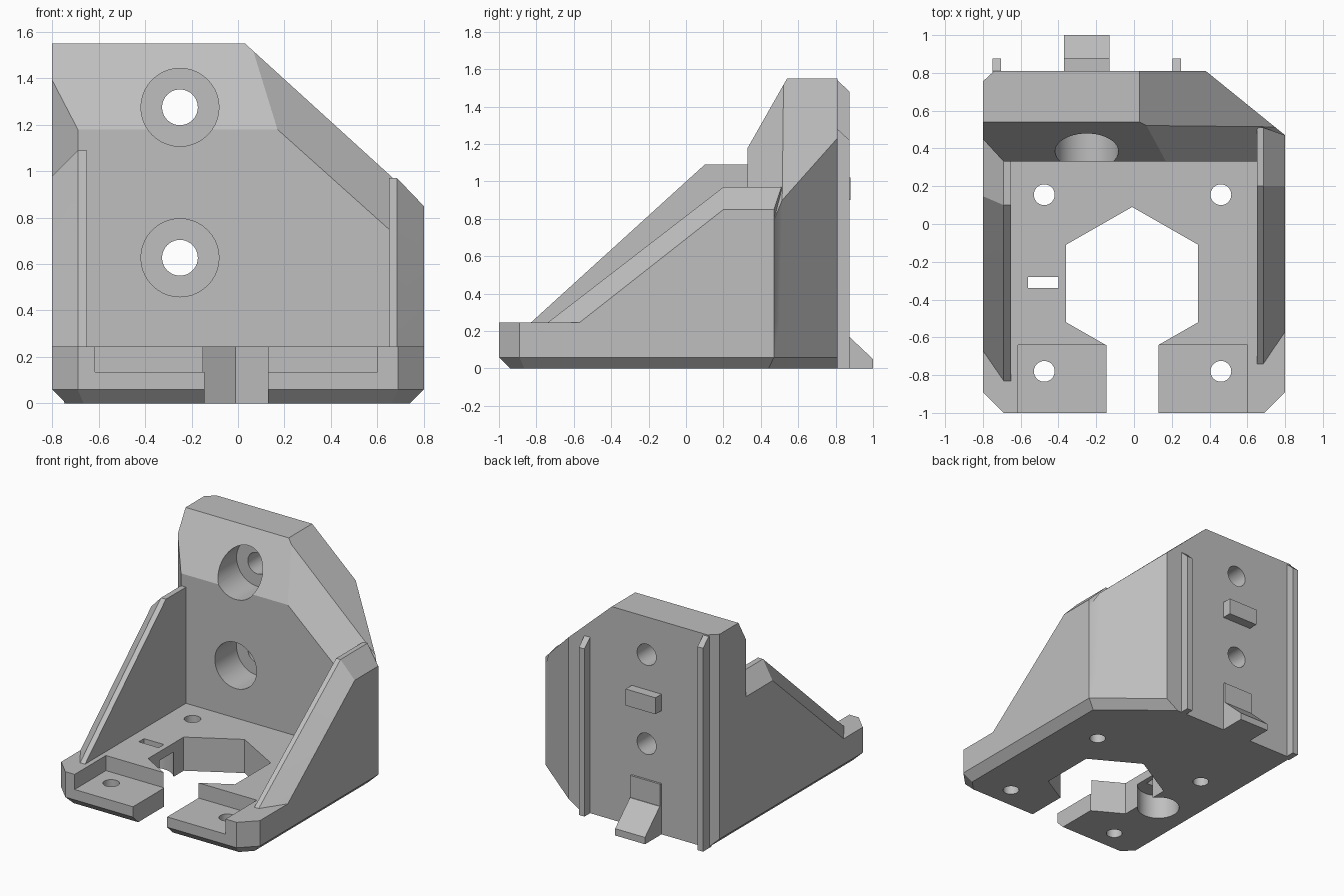
import bpy, bmesh
from math import radians
from mathutils import Vector, Matrix

cube = bpy.data.objects.get("Cube")
if cube:
    bpy.data.objects.remove(cube, do_unlink=True)

grey = bpy.data.materials.new("plain grey")
grey.use_nodes = True
GREY = (0.52, 0.52, 0.52, 1)
grey.diffuse_color = GREY
grey.node_tree.nodes["Principled BSDF"].inputs["Base Color"].default_value = GREY


def finish(name, bm):
    bmesh.ops.recalc_face_normals(bm, faces=bm.faces[:])
    mesh = bpy.data.meshes.new(name)
    bm.to_mesh(mesh)
    bm.free()
    mesh.materials.append(grey)
    obj = bpy.data.objects.new(name, mesh)
    bpy.context.collection.objects.link(obj)
    return obj


def solid(name, points, cuts=()):
    """Convex solid around points, trimmed by (point, outward normal) planes."""
    bm = bmesh.new()
    for p in points:
        bm.verts.new(p)
    hull = bmesh.ops.convex_hull(bm, input=bm.verts[:])
    loose = [v for v in bm.verts if not v.link_faces]
    bmesh.ops.delete(bm, geom=loose, context='VERTS')
    bmesh.ops.dissolve_limit(bm, angle_limit=radians(0.5), verts=bm.verts[:], edges=bm.edges[:])
    for point, normal in cuts:
        geom = bm.verts[:] + bm.edges[:] + bm.faces[:]
        bmesh.ops.bisect_plane(bm, geom=geom, dist=1e-5, plane_co=point,
                               plane_no=Vector(normal).normalized(), clear_outer=True)
        rim = [e for e in bm.edges if e.is_boundary]
        if rim:
            bmesh.ops.holes_fill(bm, edges=rim, sides=0)
    return finish(name, bm)


def box(name, x, y, z, cuts=()):
    return solid(name, [(a, b, c) for a in x for b in y for c in z], cuts)


def extrude_z(name, outline, z):
    return solid(name, [(x, y, c) for x, y in outline for c in z])


def extrude_x(name, outline, x):
    return solid(name, [(a, y, z) for y, z in outline for a in x])


def cylinder(name, radius, start, end):
    a, b = Vector(start), Vector(end)
    turn = (b - a).to_track_quat('Z', 'Y').to_matrix().to_4x4()
    bm = bmesh.new()
    bmesh.ops.create_cone(bm, cap_ends=True, segments=40, radius1=radius, radius2=radius,
                          depth=(b - a).length, matrix=Matrix.Translation((a + b) / 2) @ turn)
    return finish(name, bm)


def combine(target, tool, operation):
    mod = target.modifiers.new(tool.name, 'BOOLEAN')
    mod.operation, mod.solver, mod.object = operation, 'EXACT', tool
    bpy.context.view_layer.objects.active = target
    bpy.ops.object.modifier_apply(modifier=mod.name)
    bpy.data.objects.remove(tool, do_unlink=True)


# Base slab with clipped corners and a bevelled bottom rim
rear_right = ((0.8, 0.47, 0), (0.34, 0.42, 0))
rear_left = ((-0.8, 0.755, 0), (-1, 1.1, 0))
front_corners = [((s * 0.8, -0.89, 0), (s, -1, 0)) for s in (-1, 1)]
sides = front_corners + [rear_right, ((0.8, 0, 0), (1, 0, 0)), ((-0.8, 0, 0), (-1, 0, 0)),
                         ((0, -1, 0), (0, -1, 0))]
bevels = [(Vector(p) + Vector((0, 0, 0.06)), Vector(n).normalized() - Vector((0, 0, 1)))
          for p, n in sides]
bracket = box("mounting_bracket", (-0.8, 0.8), (-1, 0.81), (0, 0.245),
              front_corners + [rear_right, rear_left] + bevels)

# Thick back wall with sloping front and clipped edges
outline = [(-0.8, 0.1), (0.8, 0.1), (0.8, 0.85), (0.03, 1.55), (-0.8, 1.55)]
back_wall = solid("back_wall", [(x, y, z) for x, z in outline for y in (0.33, 0.81)], [
    rear_right, rear_left,
    ((0, 0.33, 1.18), (0, -0.37, 0.21)),
    ((-0.69, 0.33, 0), (-0.12, -0.11, 0)),
    ((0.65, 0.33, 0.75), (0.12, -0.171, 0.134)),
])
combine(bracket, back_wall, 'UNION')


# Triangular side walls with a bevelled outer top edge
def side_wall(name, xs, inner, outer):
    points = [(x, y, z) for x in xs[:2] for y, z in inner]
    points += [(xs[2], y, z) for y, z in outer]
    return solid(name, points)


combine(bracket, side_wall(
    "right_wall", (-0.65, -0.69, -0.8),
    [(-0.83, 0.1), (-0.83, 0.245), (0.1, 1.09), (0.6, 1.09), (0.6, 0.1)],
    [(-0.67, 0.1), (-0.67, 0.245), (0.147, 0.98), (0.6, 0.98), (0.6, 0.1)]), 'UNION')
combine(bracket, side_wall(
    "left_wall", (0.65, 0.685, 0.8),
    [(-0.74, 0.1), (-0.74, 0.245), (0.2, 0.97), (0.51, 0.97), (0.51, 0.1)],
    [(-0.57, 0.1), (-0.57, 0.245), (0.2, 0.85), (0.47, 0.85), (0.47, 0.1)]), 'UNION')

# Rear guide ribs, locating tab and foot wedge
for name, x, top in (("right_rib", (-0.75, -0.705), 1.54), ("left_rib", (0.205, 0.25), 1.28)):
    rib = [(0.78, 0), (0.875, 0), (0.875, top - 0.06), (0.81, top), (0.78, top)]
    combine(bracket, extrude_x(name, rib, x), 'UNION')
tab_x = (-0.37, -0.13)
combine(bracket, box("locating_tab", tab_x, (0.78, 0.88), (0.9, 1.02)), 'UNION')
combine(bracket, box("foot_plate", tab_x, (0.78, 0.825), (0, 0.37)), 'UNION')
wedge = [(0.78, 0), (1, 0), (1, 0.05), (0.83, 0.21), (0.78, 0.21)]
combine(bracket, extrude_x("foot_wedge", wedge, tab_x), 'UNION')

# Openings in the base: hexagon, front slot, stepped pads, nut slot and pocket
hexagon = [(-0.01, 0.09), (0.34, -0.11), (0.34, -0.52), (-0.01, -0.72), (-0.36, -0.52), (-0.36, -0.11)]
cutters = [
    extrude_z("hexagon_cutter", hexagon, (-0.1, 0.4)),
    box("slot_cutter", (-0.145, 0.13), (-1.1, -0.5), (-0.1, 0.4)),
    box("pad_cutter", (-0.615, 0.6), (-1.1, -0.64), (0.135, 0.4)),
    box("small_slot_cutter", (-0.56, -0.4), (-0.34, -0.28), (-0.1, 0.4)),
    cylinder("pocket_cutter", 0.145, (-0.48, -0.31, -0.1), (-0.48, -0.31, 0.18)),
]
for x in (-0.475, 0.46):
    for y in (-0.78, 0.155):
        cutters.append(cylinder("screw_cutter", 0.055, (x, y, -0.1), (x, y, 0.4)))

# Counterbored holes through the back wall
for z in (0.627, 1.275):
    cutters.append(cylinder("bolt_cutter", 0.077, (-0.25, 0.2, z), (-0.25, 1.1, z)))
    cutters.append(cylinder("bore_cutter", 0.168, (-0.25, 0.2, z), (-0.25, 0.58, z)))
for cutter in cutters:
    combine(bracket, cutter, 'DIFFERENCE')

bpy.ops.object.select_all(action='DESELECT')
bracket.select_set(True)
bpy.context.view_layer.objects.active = bracket
bpy.ops.object.shade_smooth_by_angle(angle=radians(20))
